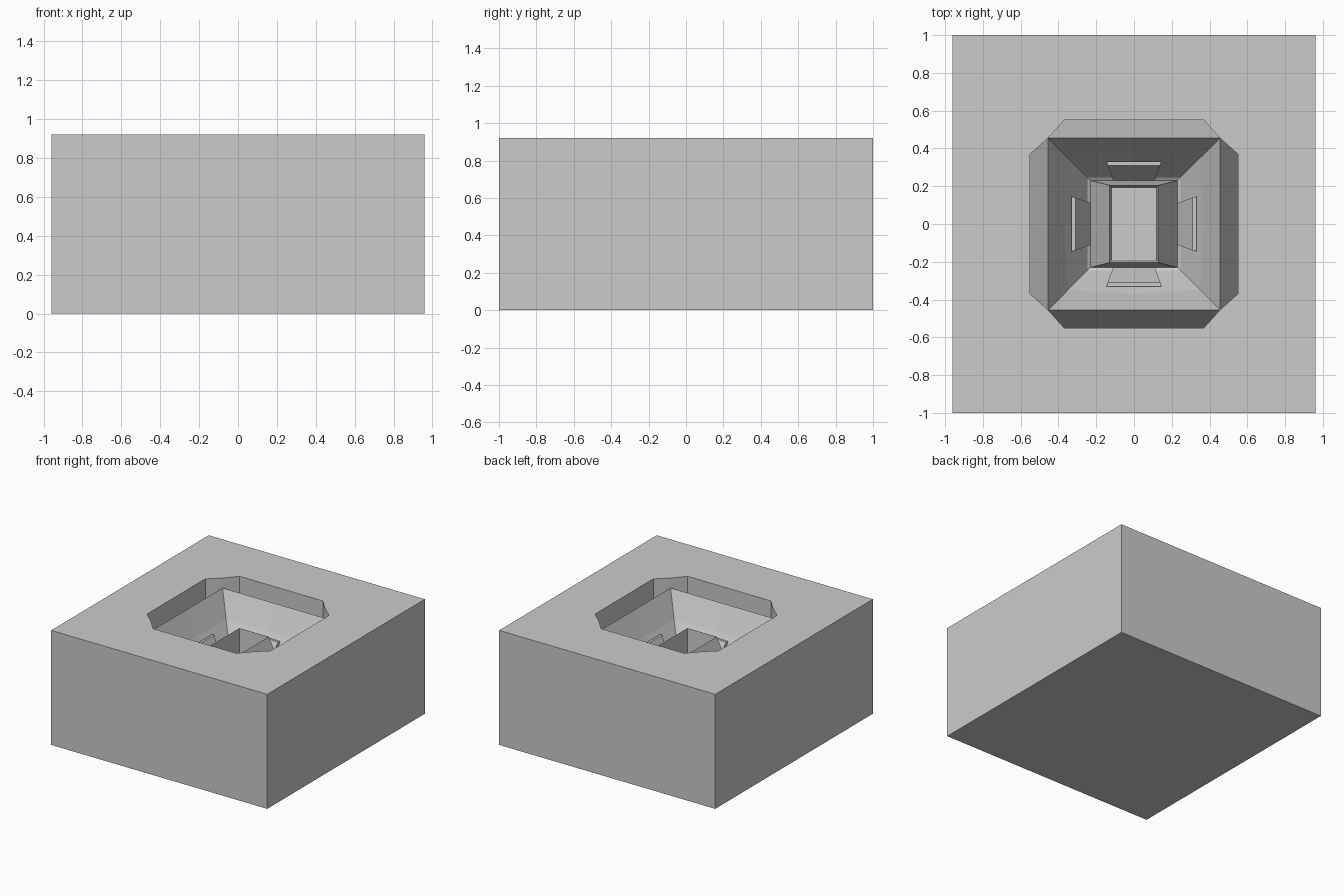
import bpy, bmesh
from mathutils import Matrix, Vector
from math import pi

if "Cube" in bpy.data.objects:
    bpy.data.objects.remove(bpy.data.objects["Cube"])

HX, HY, H = 0.96, 1.0, 0.92
SIGNS = [(-1, -1), (1, -1), (1, 1), (-1, 1)]


def make_object(name, polygons):
    bm = bmesh.new()
    for poly in polygons:
        bm.faces.new([bm.verts.new(p) for p in poly])
    bmesh.ops.remove_doubles(bm, verts=bm.verts, dist=1e-4)
    bmesh.ops.recalc_face_normals(bm, faces=bm.faces)
    mesh = bpy.data.meshes.new(name)
    bm.to_mesh(mesh)
    bm.free()
    obj = bpy.data.objects.new(name, mesh)
    bpy.context.collection.objects.link(obj)
    return obj


def ring(hx, hy, z, bow=0.0):
    # rectangle with side midpoints that may bulge outward
    pts = []
    for i, (sx, sy) in enumerate(SIGNS):
        nx, ny = SIGNS[(i + 1) % 4]
        pts.append((sx * hx, sy * hy, z))
        mx, my = (sx + nx) / 2, (sy + ny) / 2
        pts.append((mx * (hx + bow), my * (hy + bow), z))
    return pts


polys = []

# outer block: sides and underside
low = [(sx * HX, sy * HY, 0) for sx, sy in SIGNS]
top = [(sx * HX, sy * HY, H) for sx, sy in SIGNS]
polys.append(low[::-1])
for i in range(4):
    j = (i + 1) % 4
    polys.append([low[i], low[j], top[j], top[i]])

# top surface and the four trapezoid wells around the funnel lip
C, W, T, LIP, WELL = 0.455, 0.55, 0.37, 0.84, 0.60
for i in range(4):
    j = (i + 1) % 4
    rot = Matrix.Rotation(i * pi / 2, 3, 'Z')

    def p(x, y, z):
        return tuple(rot @ Vector((x, y, z)))
    c0, c1 = p(-C, -C, H), p(C, -C, H)
    t0, t1 = p(-T, -W, H), p(T, -W, H)
    r0, rm, r1 = p(-C, -C, LIP), p(0, -C, LIP), p(C, -C, LIP)
    g0, g1 = p(-T, -W, WELL), p(T, -W, WELL)
    polys += [[top[i], top[j], c1, t1, t0, c0],
              [t0, t1, g1, g0],
              [g0, g1, r1, rm, r0],
              [c0, t0, g0, r0],
              [t1, c1, r1, g1]]

# funnel, basin, raised inner collar and its floor
rings = [ring(C, C, LIP), ring(0.35, 0.35, 0.65, 0.018),
         ring(0.245, 0.245, 0.47), ring(0.23, 0.23, 0.46),
         ring(0.13, 0.205, 0.70), ring(0.12, 0.19, 0.28)]
for a, b in zip(rings, rings[1:]):
    for i in range(8):
        j = (i + 1) % 8
        polys.append([a[i], a[j], b[j], b[i]])
polys.append(rings[-1])
make_object("recessed_block", polys)

# tapered wedges on the basin walls
section = [(0.33, 0.62), (0.31, 0.62), (0.23, 0.47), (0.25, 0.45)]
widths = [0.145, 0.14, 0.11, 0.11]
for k, side in enumerate(("front", "right", "back", "left")):
    a = [(-w, -r, z) for w, (r, z) in zip(widths, section)]
    b = [(w, -r, z) for w, (r, z) in zip(widths, section)]
    faces = [a, b[::-1]] + [[a[i], a[(i + 1) % 4], b[(i + 1) % 4], b[i]] for i in range(4)]
    wedge = make_object(side + "_wall_wedge", faces)
    wedge.rotation_euler.z = k * pi / 2
